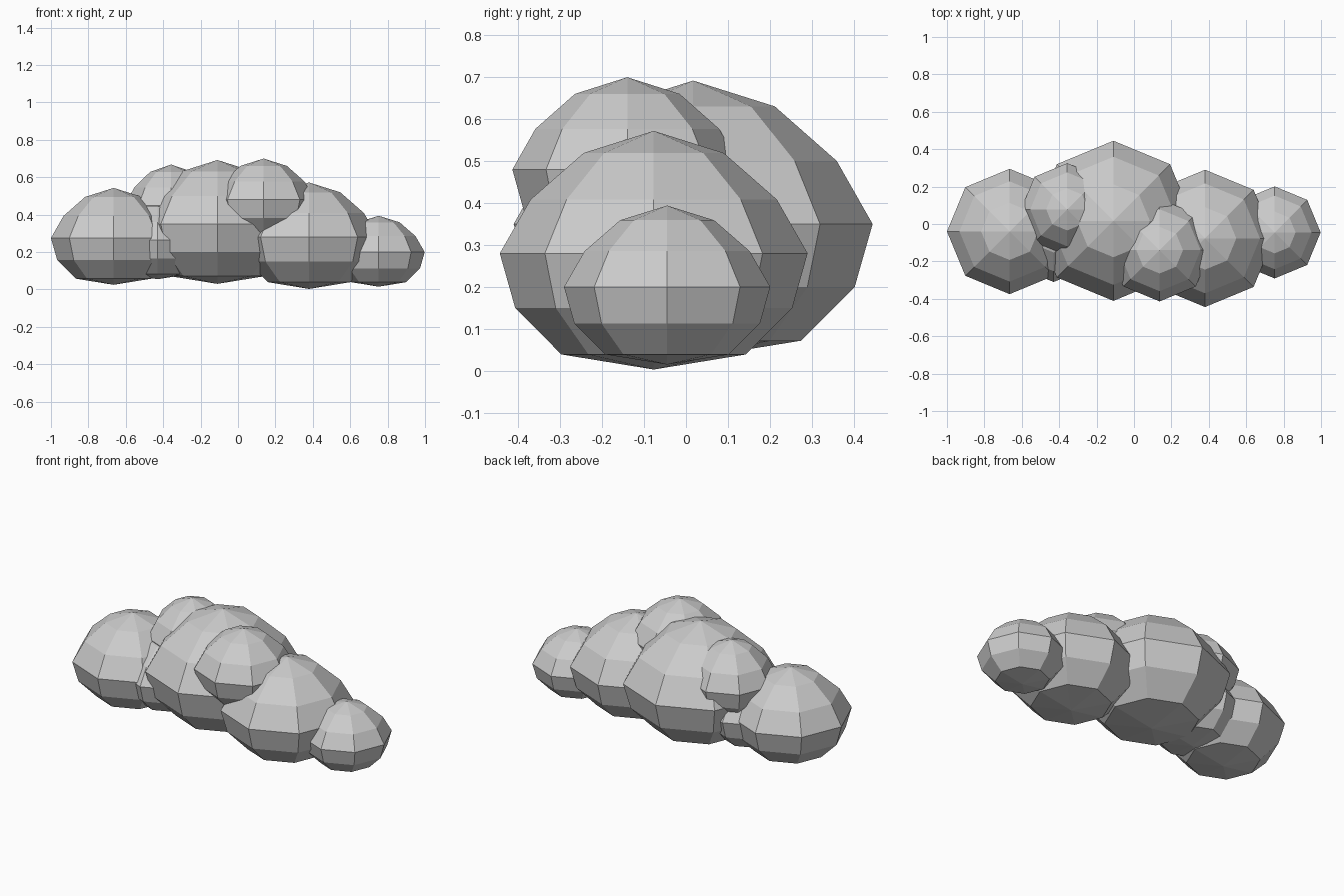
import bpy, bmesh, math

if "Cube" in bpy.data.objects:
    bpy.data.objects.remove(bpy.data.objects["Cube"])

# Shared puff profile: (radius fraction, height fraction) of rings, bottom to top
RINGS = [(0.60, -0.87), (0.90, -0.47), (1.0, 0.0), (0.80, 0.44), (0.455, 0.82)]
SIDES = 8


def puff(name, x, y, radius, mid, top, bottom):
    """Eight-sided faceted puff, domed above its middle and flatter below."""
    bm = bmesh.new()
    rows = []
    for rf, hf in RINGS:
        z = mid + hf * ((top - mid) if hf > 0 else (mid - bottom))
        rows.append([bm.verts.new((x + radius * rf * math.cos(math.tau * i / SIDES),
                                   y + radius * rf * math.sin(math.tau * i / SIDES), z))
                     for i in range(SIDES)])
    low = bm.verts.new((x, y, bottom))
    high = bm.verts.new((x, y, top))
    for i in range(SIDES):
        j = (i + 1) % SIDES
        bm.faces.new((low, rows[0][j], rows[0][i]))
        bm.faces.new((high, rows[-1][i], rows[-1][j]))
        for a, b in zip(rows, rows[1:]):
            bm.faces.new((a[i], a[j], b[j], b[i]))
    mesh = bpy.data.meshes.new(name)
    bm.to_mesh(mesh)
    bm.free()
    obj = bpy.data.objects.new(name, mesh)
    bpy.context.collection.objects.link(obj)
    return obj


# Base row of the cloud
puff("left_puff", -0.665, -0.04, 0.335, 0.275, 0.543, 0.025)
puff("filler_puff", -0.43, -0.02, 0.29, 0.265, 0.48, 0.055)
puff("centre_puff", -0.11, 0.017, 0.428, 0.35, 0.692, 0.03)
puff("right_puff", 0.38, -0.077, 0.367, 0.28, 0.572, 0.003)
puff("end_puff", 0.752, -0.045, 0.246, 0.20, 0.394, 0.015)

# Upper puffs resting on the base row
puff("upper_front_puff", 0.137, -0.14, 0.274, 0.48, 0.70, 0.27)
puff("upper_back_puff", -0.357, 0.078, 0.247, 0.45, 0.668, 0.25)
